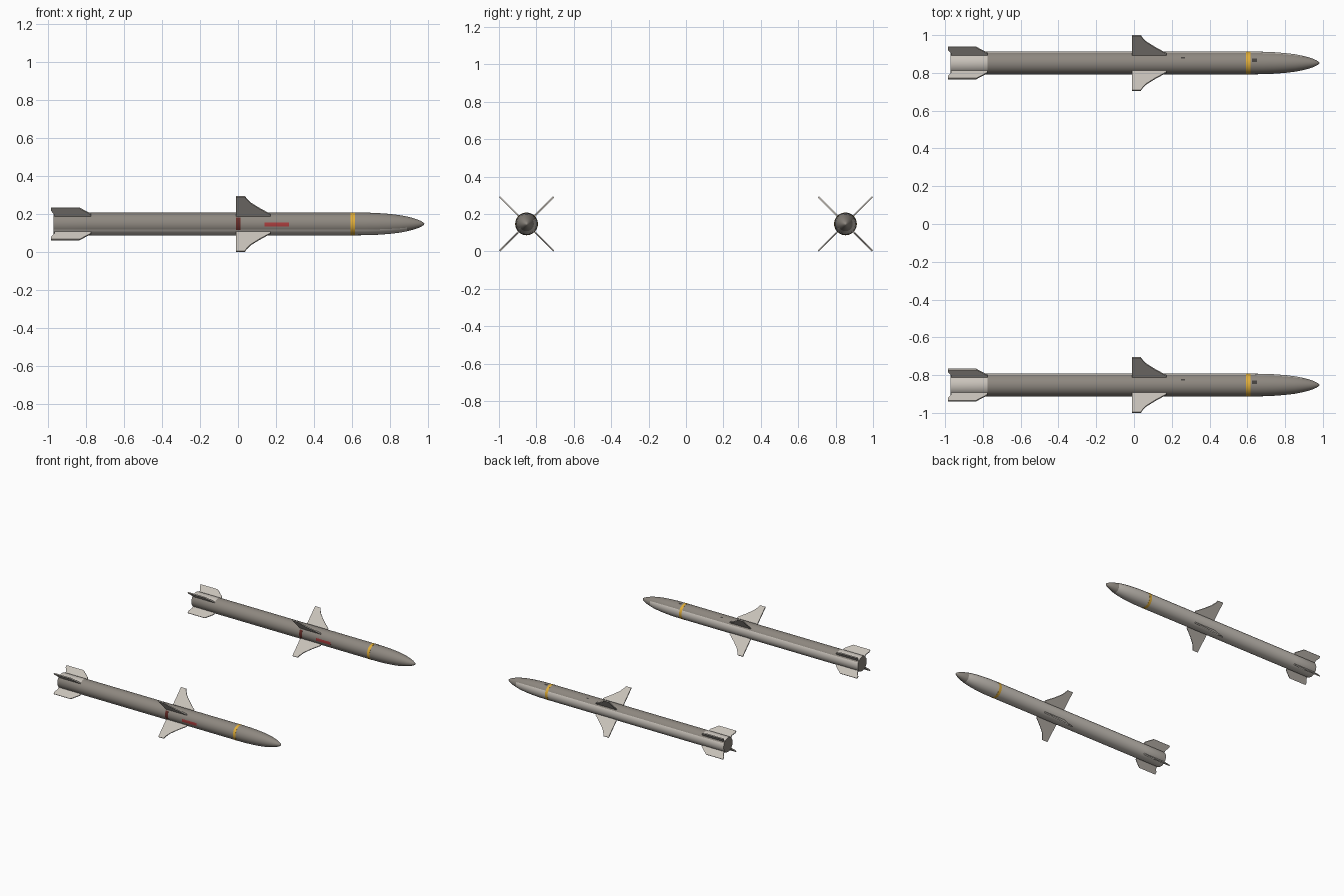
import bpy, bmesh, math
from mathutils import Vector

if "Cube" in bpy.data.objects:
    bpy.data.objects.remove(bpy.data.objects["Cube"])

R, YC, ZC, SEG = 0.06, 0.8525, 0.1475, 48


def mat(name, rgb):
    m = bpy.data.materials.new(name)
    m.diffuse_color = (*rgb, 1)
    m.use_nodes = True
    m.node_tree.nodes["Principled BSDF"].inputs["Base Color"].default_value = m.diffuse_color
    return m


GREY = mat("warm_grey", (0.27, 0.245, 0.215))
LIGHT = mat("pale_grey", (0.58, 0.54, 0.49))
YELLOW = mat("amber_yellow", (0.75, 0.42, 0.04))
RED = mat("label_red", (0.42, 0.05, 0.05))
MAROON = mat("dark_red", (0.13, 0.025, 0.02))
DARK = mat("charcoal", (0.06, 0.055, 0.05))


def finish(name, bm, mats, yc, smooth=True):
    bmesh.ops.recalc_face_normals(bm, faces=bm.faces)
    me = bpy.data.meshes.new(name)
    bm.to_mesh(me)
    bm.free()
    for m in mats:
        me.materials.append(m)
    ob = bpy.data.objects.new(name, me)
    ob.location = (0, yc, ZC)
    bpy.context.collection.objects.link(ob)
    if smooth:
        bpy.ops.object.select_all(action='DESELECT')
        ob.select_set(True)
        bpy.context.view_layer.objects.active = ob
        bpy.ops.object.shade_smooth_by_angle(angle=math.radians(35))
    return ob


def body(name, yc):
    """Lathed tube with pointed nose; grey back, pale belly."""
    profile = [(-0.972, 0.057), (-0.965, R), (-0.775, R), (-0.4, R), (0.0, R), (0.3, R), (0.62, R),
               (0.68, 0.0595), (0.74, 0.057), (0.80, 0.0525), (0.85, 0.0465), (0.89, 0.039),
               (0.925, 0.030), (0.95, 0.0215), (0.967, 0.0135), (0.977, 0.007)]
    bm = bmesh.new()
    rings = []
    for x, r in profile:
        rings.append([bm.verts.new((x, r * math.cos(2 * math.pi * i / SEG),
                                    r * math.sin(2 * math.pi * i / SEG))) for i in range(SEG)])
    for a, b in zip(rings, rings[1:]):
        for i in range(SEG):
            j = (i + 1) % SEG
            bm.faces.new((a[i], a[j], b[j], b[i]))
    tip = bm.verts.new((0.982, 0, 0))
    for i in range(SEG):
        bm.faces.new((rings[-1][i], rings[-1][(i + 1) % SEG], tip))
    bm.faces.new(rings[0])
    for f in bm.faces:
        c = f.calc_center_median()
        belly = c.x < 0.88 and 0.55 * c.y - 0.83 * c.z > 0
        tail_top = c.x < -0.775 and c.z > 0.042
        f.material_index = int(len(f.verts) == 4 and (belly or tail_top))
    finish(name, bm, [GREY, LIGHT], yc)


def patch(name, yc, x0, x1, a0, a1, m, lift=0.0008):
    """Thin curved plate on the tube, between two angles (180 = front, 90 = top)."""
    bm = bmesh.new()
    n = max(2, round((a1 - a0) / 7.5))
    rows = []
    for i in range(n + 1):
        a = math.radians(a0 + (a1 - a0) * i / n)
        y, z = math.cos(a), math.sin(a)
        rows.append([bm.verts.new((x, y * r, z * r))
                     for x, r in ((x0, R - 0.001), (x0, R + lift), (x1, R + lift), (x1, R - 0.001))])
    for p, q in zip(rows, rows[1:]):
        for k in range(3):
            bm.faces.new((p[k], p[k + 1], q[k + 1], q[k]))
    bmesh.ops.remove_doubles(bm, verts=bm.verts, dist=1e-5)
    finish(name, bm, [m], yc)


def fins(name, yc, outline, t):
    """Four flat fins in an X, outline given as (x, radius)."""
    bm = bmesh.new()
    for k in range(4):
        a = math.radians(45 + 90 * k)
        out = Vector((0, math.cos(a), math.sin(a)))
        side = Vector((0, -math.sin(a), math.cos(a))) * t / 2
        lo = [bm.verts.new(Vector((x, 0, 0)) + out * r - side) for x, r in outline]
        hi = [bm.verts.new(Vector((x, 0, 0)) + out * r + side) for x, r in outline]
        bm.faces.new(lo)
        bm.faces.new(hi)
        for i in range(len(outline)):
            j = (i + 1) % len(outline)
            bm.faces.new((lo[i], lo[j], hi[j], hi[i]))
    finish(name, bm, [LIGHT], yc, smooth=False)


WING = [(-0.01, 0.05), (-0.01, 0.2046), (0.036, 0.2046), (0.046, 0.185),
        (0.066, 0.157), (0.11, 0.118), (0.172, 0.07), (0.172, 0.05)]
TAIL = [(-0.968, 0.05), (-0.968, 0.075), (-0.985, 0.1), (-0.985, 0.118),
        (-0.835, 0.118), (-0.775, 0.073), (-0.775, 0.05)]

for side, yc in (("front", -YC), ("back", YC)):
    body(side + "_body", yc)
    fins(side + "_wings", yc, WING, 0.008)
    fins(side + "_tail_fins", yc, TAIL, 0.008)
    # painted markings
    patch(side + "_yellow_band", yc, 0.594, 0.616, 0, 360, YELLOW)
    patch(side + "_red_label", yc, 0.14, 0.27, 172, 194, RED)
    patch(side + "_dark_red_band", yc, -0.01, 0.014, 147, 213, MAROON)
    patch(side + "_nose_mark", yc, 0.625, 0.65, 68, 84, DARK)
    patch(side + "_wing_mark", yc, 0.25, 0.27, 58, 68, DARK)
